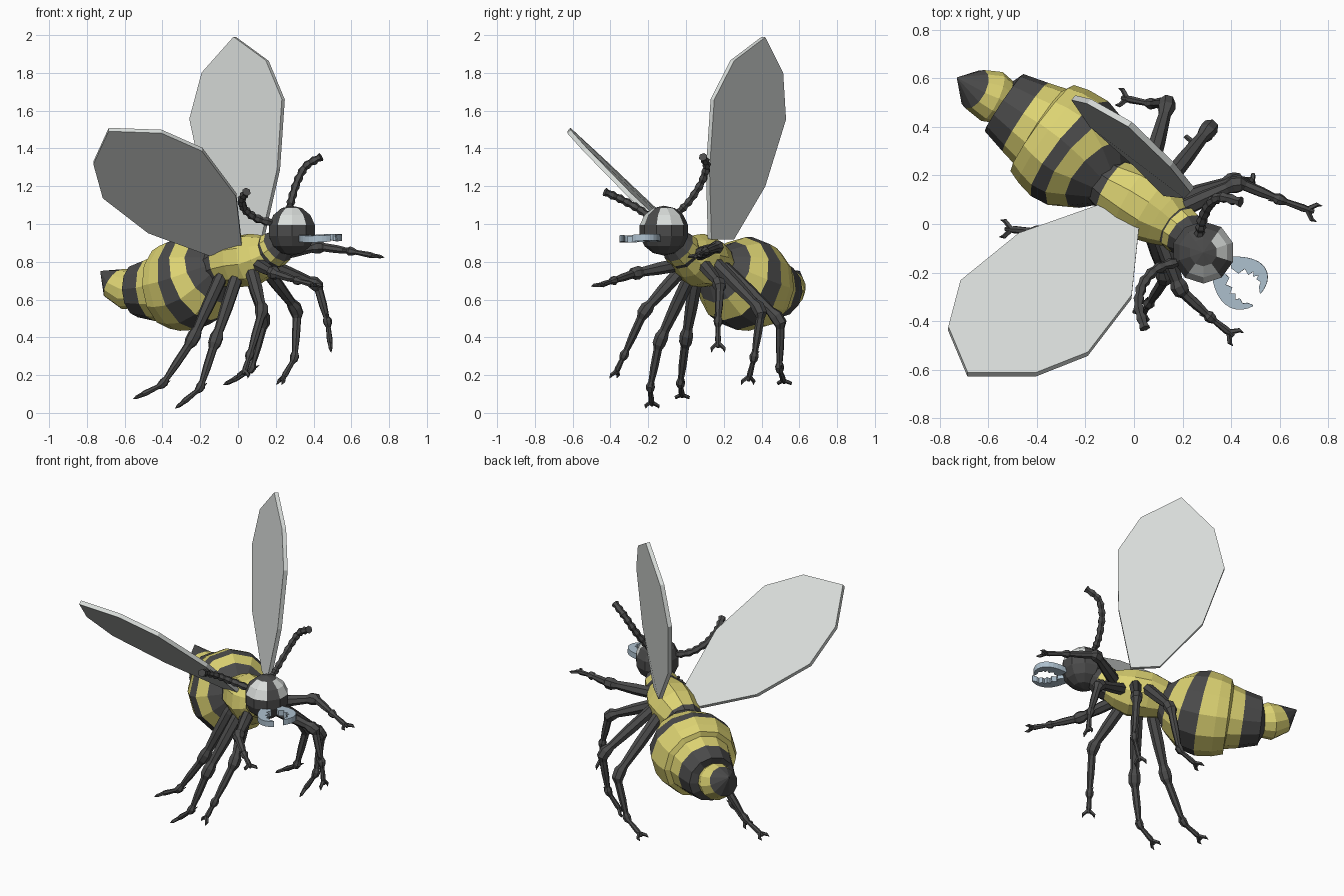
import bpy, bmesh, math
from mathutils import Vector, Matrix

cube = bpy.data.objects.get("Cube")
if cube:
    bpy.data.objects.remove(cube, do_unlink=True)


def material(name, rgb):
    m = bpy.data.materials.new(name)
    m.use_nodes = True
    m.diffuse_color = (*rgb, 1)
    m.node_tree.nodes["Principled BSDF"].inputs["Base Color"].default_value = (*rgb, 1)
    return m


DARK = material("charcoal", (0.07, 0.07, 0.07))
YELLOW = material("yellow", (0.72, 0.65, 0.17))
PALE = material("pale_grey", (0.70, 0.73, 0.71))
STEEL = material("blue_grey", (0.42, 0.53, 0.62))


def finish(name, bm, mats):
    bmesh.ops.recalc_face_normals(bm, faces=bm.faces)
    mesh = bpy.data.meshes.new(name)
    bm.to_mesh(mesh)
    bm.free()
    for m in mats:
        mesh.materials.append(m)
    obj = bpy.data.objects.new(name, mesh)
    bpy.context.collection.objects.link(obj)
    return obj


def add_tube(bm, points, radii, sides, bands=None):
    """Rings of vertices along a path, closed at both ends."""
    pts = [Vector(p) for p in points]
    side = None
    rings = []
    for i, p in enumerate(pts):
        t = (pts[min(i + 1, len(pts) - 1)] - pts[max(i - 1, 0)]).normalized()
        if side is None:
            side = t.orthogonal()
        side = (side - t * side.dot(t)).normalized()
        up = t.cross(side)
        rings.append([bm.verts.new(p + radii[i] * (side * math.cos(a) + up * math.sin(a)))
                      for a in (math.tau * k / sides for k in range(sides))])
    for i in range(len(rings) - 1):
        for k in range(sides):
            n = (k + 1) % sides
            f = bm.faces.new((rings[i][k], rings[i][n], rings[i + 1][n], rings[i + 1][k]))
            f.material_index = bands[i] if bands else 0
    for ring, band in ((rings[0], 0), (rings[-1], -1)):
        f = bm.faces.new(ring)
        f.material_index = bands[band] if bands else 0


def body(name, stations, sides):
    """Each station: centre, radius, colour of the band that follows (0 dark, 1 yellow)."""
    bm = bmesh.new()
    add_tube(bm, [s[0] for s in stations], [s[1] for s in stations], sides,
             [s[2] for s in stations[:-1]])
    return finish(name, bm, [DARK, YELLOW])


def plate(name, outline, thickness, mat):
    """Flat polygon extruded evenly to both sides."""
    pts = [Vector(p) for p in outline]
    normal = Vector()
    for a, b in zip(pts, pts[1:] + pts[:1]):
        normal += a.cross(b)
    half = normal.normalized() * thickness / 2
    bm = bmesh.new()
    low = [bm.verts.new(p - half) for p in pts]
    high = [bm.verts.new(p + half) for p in pts]
    bm.faces.new(low)
    bm.faces.new(high)
    for i in range(len(pts)):
        n = (i + 1) % len(pts)
        bm.faces.new((low[i], low[n], high[n], high[i]))
    return finish(name, bm, [mat])


# Abdomen: three stepped, striped segments and a pointed tip
body("abdomen", [
    ((-.10, .155, .78), .10, 0), ((-.145, .205, .745), .18, 1),
    ((-.20, .255, .71), .235, 0), ((-.265, .31, .685), .252, 1),
    ((-.33, .36, .672), .24, 1), ((-.378, .395, .665), .22, 1),
    ((-.382, .398, .665), .19, 1), ((-.447, .44, .655), .17, 0),
    ((-.535, .50, .648), .142, 0), ((-.54, .503, .648), .095, 1),
    ((-.585, .525, .655), .11, 1), ((-.655, .555, .685), .088, 0),
    ((-.728, .602, .75), .002, 0)], 12)

# Thorax and neck
body("thorax", [
    ((-.14, .19, .76), .10, 0), ((-.09, .155, .78), .115, 1),
    ((-.01, .11, .80), .138, 1), ((.07, .06, .81), .142, 1),
    ((.13, .02, .83), .12, 1), ((.17, -.01, .85), .095, 0),
    ((.185, -.02, .86), .10, 1), ((.21, -.04, .88), .095, 0),
    ((.24, -.07, .91), .07, 0)], 10)

# Head: faceted ball with pale eye facets on both sides
forward = Vector((.81, -.58, 0))
left = Vector((.58, .81, 0))
centre = Vector((.285, -.117, .965))
bm = bmesh.new()
bmesh.ops.create_uvsphere(bm, u_segments=10, v_segments=7, radius=.132)
basis = Matrix((forward, left, Vector((0, 0, 1)))).transposed().to_4x4()
eyes = [(forward * .42 + left * s * .72 + Vector((0, 0, .5))).normalized() for s in (1, -1)]
bmesh.ops.transform(bm, matrix=basis, verts=bm.verts)
for f in bm.faces:
    d = f.calc_center_median().normalized()
    f.material_index = int(max(d.dot(e) for e in eyes) > .86)
bmesh.ops.translate(bm, vec=centre, verts=bm.verts)
finish("head", bm, [DARK, PALE])

# Wings
plate("left_wing", [
    (.13, .125, .92), (.215, .115, 1.29), (.24, .14, 1.66), (.155, .245, 1.865),
    (-.016, .41, 1.99), (-.185, .505, 1.80), (-.25, .52, 1.555),
    (-.175, .41, 1.20), (.01, .245, .92)], .025, PALE)
plate("right_wing", [
    (.02, -.02, .89), (-.01, -.30, 1.155), (-.19, -.535, 1.395),
    (-.405, -.62, 1.49), (-.685, -.62, 1.50), (-.765, -.43, 1.325),
    (-.715, -.24, 1.145), (-.475, -.045, .96), (-.15, .07, .84)], .025, PALE)


def path_point(pts, t):
    i = min(int(t), len(pts) - 2)
    return pts[i].lerp(pts[i + 1], t - i)


# Antennae: beaded, curved feelers
def antenna(name, path):
    pts = [Vector(p) for p in path]
    steps = 18
    bm = bmesh.new()
    centres = [path_point(pts, (len(pts) - 1) * k / steps) for k in range(steps + 1)]
    for _ in range(2):
        centres = [centres[0]] + [(a + b * 2 + c) / 4 for a, b, c in
                                  zip(centres, centres[1:], centres[2:])] + [centres[-1]]
    add_tube(bm, centres, [.017 if k % 2 else .024 for k in range(steps + 1)], 6)
    finish(name, bm, [DARK])


antenna("left_antenna", [(.27, -.04, 1.06), (.28, .02, 1.12), (.31, .085, 1.22),
                         (.355, .115, 1.31), (.44, .09, 1.355)])
antenna("right_antenna", [(.20, -.15, 1.0), (.09, -.18, 1.03), (.03, -.25, 1.08),
                          (.015, -.34, 1.13), (.045, -.43, 1.17)])


# Mandibles: toothed sickles
def mandible(name, a, b, c, inward):
    a, b, c = Vector(a), Vector(b), Vector(c)
    outer, inner = [], []
    for k in range(11):
        t = k / 10
        p = a * (1 - t) ** 2 + b * 2 * t * (1 - t) + c * t * t
        tangent = ((b - a) * (1 - t) + (c - b) * t).normalized()
        n = tangent.cross(Vector((0, 0, inward))).normalized()
        width = .028 * (1 - t ** 3) + .003
        outer.append(p - n * width)
        inner.append(p + n * width * (1.25 if k % 2 else .55))
    plate(name, outer + inner[::-1], .035, STEEL)


mandible("left_mandible", (.40, -.165, .925), (.57, -.16, .935), (.52, -.285, .925), 1)
mandible("right_mandible", (.35, -.20, .925), (.37, -.355, .915), (.49, -.335, .925), -1)

# Legs: thigh, knee, shin, ankle and clawed foot along one path
PROFILE = [(0, .028), (.12, .036), (.5, .034), (.84, .026), (.93, .037), (1.06, .035),
           (1.16, .023), (1.55, .022), (1.86, .016), (1.95, .025), (2.06, .022),
           (2.2, .013), (2.7, .016), (3, .009)]


def leg(name, hip, knee, ankle, foot):
    pts = [Vector(p) for p in (hip, knee, ankle, foot)]
    bm = bmesh.new()
    add_tube(bm, [path_point(pts, t) for t, _ in PROFILE], [r for _, r in PROFILE], 7)
    step = (pts[3] - pts[2]).normalized()
    across = step.cross(Vector((0, 0, 1))).normalized()
    back = pts[2].lerp(pts[3], .8)
    for s in (1, -1):
        tip = pts[3] + step * .025 + across * s * .035
        add_tube(bm, [back, back.lerp(tip, .6) + across * s * .012, tip], [.012, .01, .001], 5)
    # spur behind the ankle
    add_tube(bm, [pts[2], pts[2] - step * .045 + across * .02], [.014, .001], 5)
    finish(name, bm, [DARK])


leg("left_leg_1", (.15, .04, .83), (.43, .17, .88), (.60, .10, .855), (.74, .05, .828))
leg("left_leg_2", (.12, .08, .80), (.42, .18, .68), (.475, .17, .48), (.49, .17, .345))
leg("left_leg_3", (.10, .13, .82), (.315, .40, .54), (.30, .36, .29), (.23, .33, .17))
leg("left_leg_4", (.05, .17, .80), (.14, .50, .49), (.07, .495, .23), (-.05, .52, .16))
leg("right_leg_1", (.10, -.02, .79), (.19, -.27, .74), (.315, -.385, .70), (.41, -.46, .675))
leg("right_leg_2", (.07, -.02, .76), (.13, -.22, .54), (.06, -.33, .30), (.03, -.375, .205))
leg("right_leg_3", (.0, .03, .74), (-.12, -.14, .38), (-.20, -.19, .13), (-.31, -.18, .04))
leg("right_leg_4", (-.08, .06, .74), (-.24, .0, .39), (-.40, -.03, .15), (-.53, -.02, .085))
